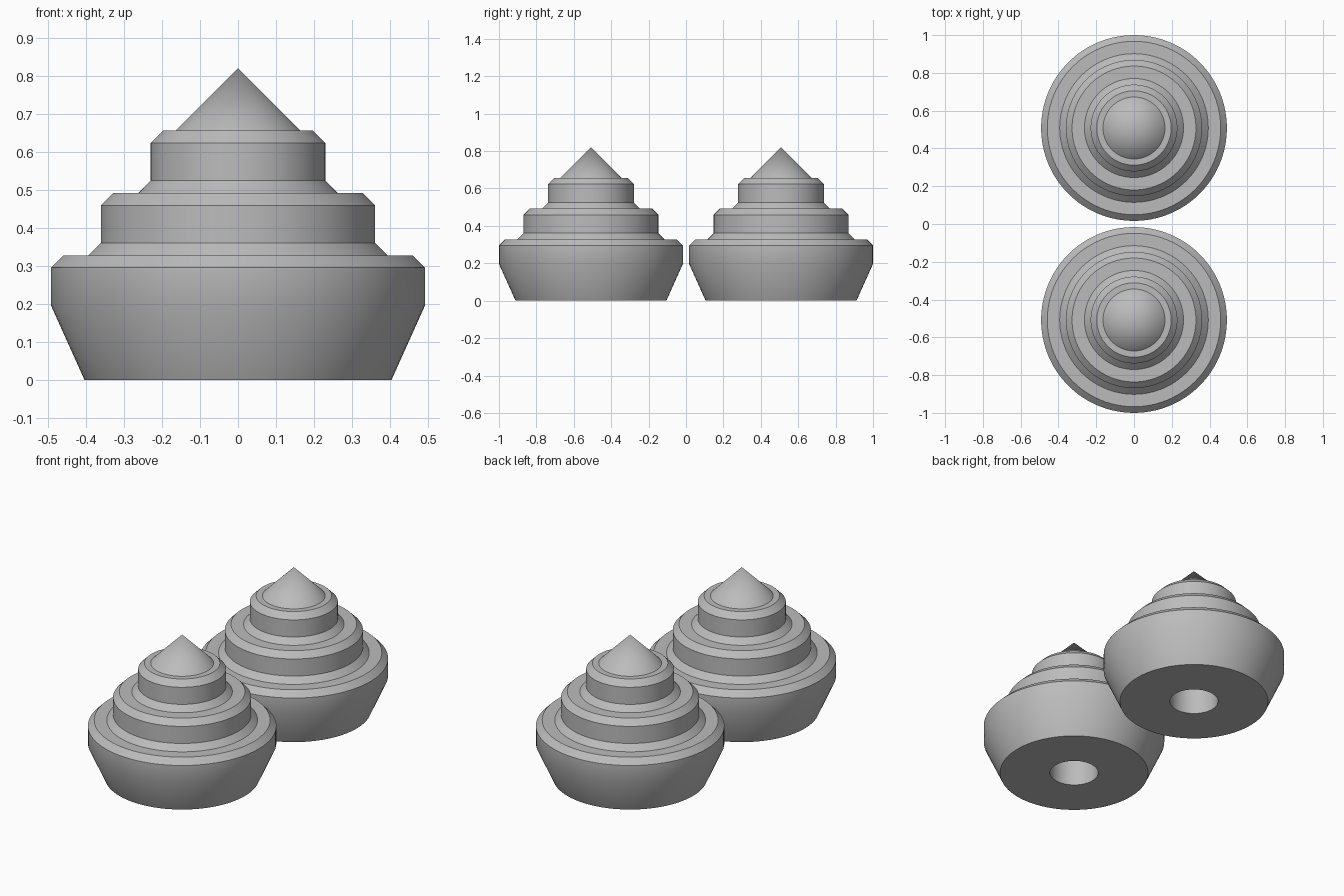
import bpy, bmesh, math

if "Cube" in bpy.data.objects:
    bpy.data.objects.remove(bpy.data.objects["Cube"], do_unlink=True)

U = 2 / 61          # module on which the whole part is dimensioned
SEGMENTS = 96

grey = bpy.data.materials.new("plain grey")
grey.use_nodes = True
colour = (0.5, 0.5, 0.5, 1)
grey.diffuse_color = colour
grey.node_tree.nodes["Principled BSDF"].inputs["Base Color"].default_value = colour


def tier_points(radius, bottom, top):
    """Straight wall, chamfered shoulder and the foot of the next tier."""
    return [(radius, bottom), (radius, top - 1), (radius - 1, top)]


# Half section from the hole roof, down its wall, then up the outside to the tip
profile = [(0, 10), (4, 10), (4, 0), (12.3, 0)]
profile += tier_points(15, 6, 10)
profile += [(12, 10)] + tier_points(11, 11, 15)
profile += [(8, 15)] + tier_points(7, 16, 20)
profile += [(5, 20), (0, 25)]


def stepped_cone(name, y):
    bm = bmesh.new()
    verts = [bm.verts.new((r * U, 0, z * U)) for r, z in profile]
    edges = [bm.edges.new(pair) for pair in zip(verts, verts[1:])]
    bmesh.ops.spin(bm, geom=verts + edges, cent=(0, 0, 0), axis=(0, 0, 1),
                   angle=math.tau, steps=SEGMENTS, use_merge=True)
    bmesh.ops.remove_doubles(bm, verts=bm.verts, dist=1e-5)
    bmesh.ops.recalc_face_normals(bm, faces=bm.faces)
    mesh = bpy.data.meshes.new(name)
    bm.to_mesh(mesh)
    bm.free()
    mesh.materials.append(grey)
    obj = bpy.data.objects.new(name, mesh)
    obj.location.y = y
    bpy.context.collection.objects.link(obj)
    bpy.ops.object.select_all(action='DESELECT')
    obj.select_set(True)
    bpy.context.view_layer.objects.active = obj
    bpy.ops.object.shade_smooth_by_angle(angle=math.radians(30))


# Two identical pieces, one behind the other
stepped_cone("front_stepped_cone", -15.5 * U)
stepped_cone("back_stepped_cone", 15.5 * U)
